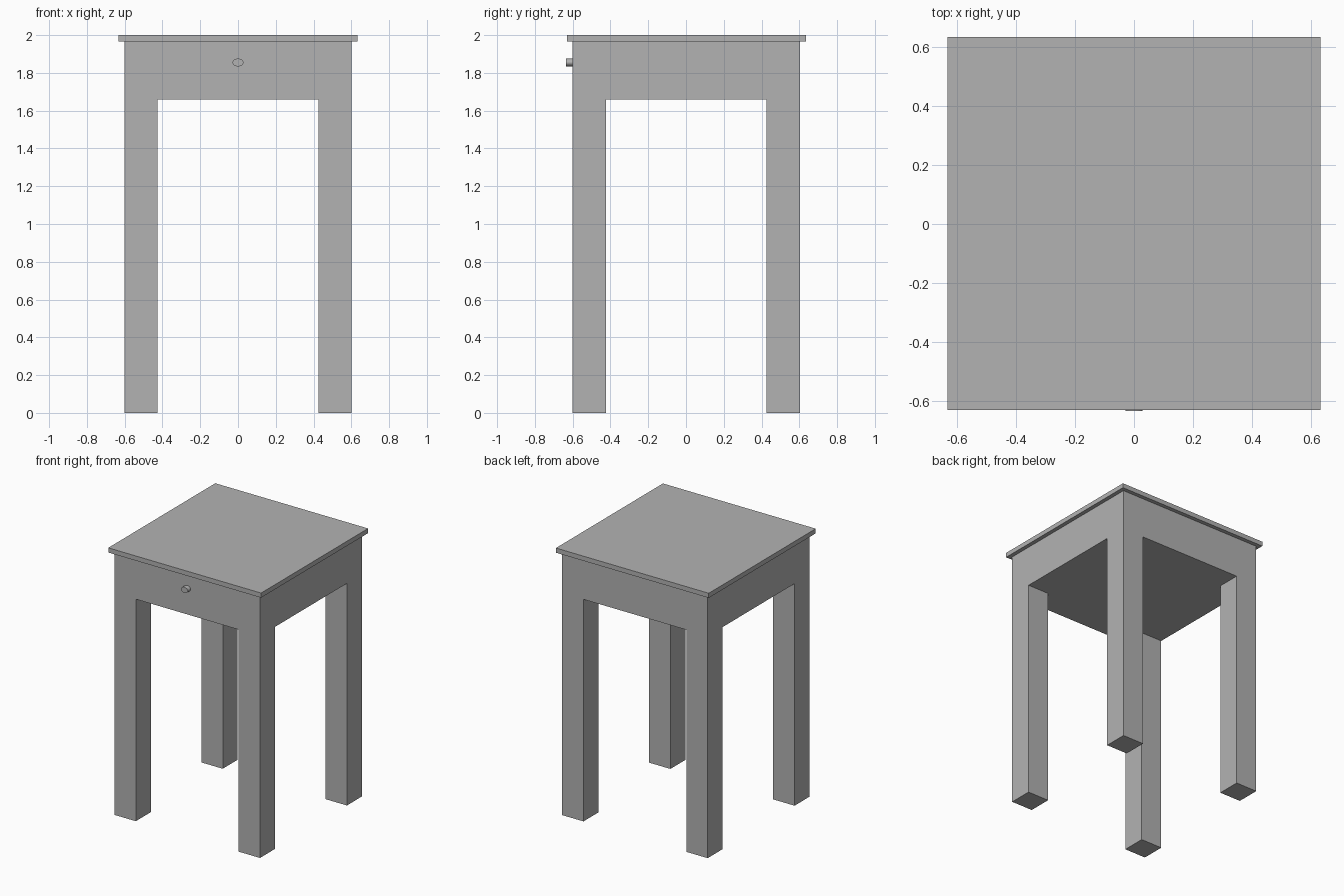
import bpy
import math

cube = bpy.data.objects.get("Cube")
if cube:
    bpy.data.objects.remove(cube, do_unlink=True)

grey = bpy.data.materials.new("plain_grey")
grey.use_nodes = True
colour = (0.448, 0.448, 0.448, 1)
grey.diffuse_color = colour
grey.node_tree.nodes["Principled BSDF"].inputs["Base Color"].default_value = colour

CENTRE_Y = 0.002   # the knob sticks out in front, so the table sits slightly back
HALF = 0.602       # half width of the body
LEG = 0.177        # leg thickness
APRON_Z = 1.66     # underside of the drawer box
TOP_Z = 1.965      # underside of the table top


def box(name, x, y, z):
    """Box spanning the given (low, high) ranges."""
    spans = (x, y, z)
    bpy.ops.mesh.primitive_cube_add(size=1, location=[sum(s) / 2 for s in spans])
    ob = bpy.context.object
    ob.name = name
    ob.scale = [s[1] - s[0] for s in spans]
    bpy.ops.object.transform_apply(location=False, rotation=False, scale=True)
    ob.data.materials.append(grey)
    return ob


def square_box(name, half, z):
    return box(name, (-half, half), (CENTRE_Y - half, CENTRE_Y + half), z)


# Overhanging top and solid drawer box
square_box("table_top", 0.632, (TOP_Z, 2.0))
square_box("drawer_box", HALF, (APRON_Z, TOP_Z))

# Four square legs, flush with the box corners
for x_name, sx in (("left", 1), ("right", -1)):
    for y_name, sy in (("front", -1), ("back", 1)):
        xs = sorted((sx * HALF, sx * (HALF - LEG)))
        ys = sorted((CENTRE_Y + sy * HALF, CENTRE_Y + sy * (HALF - LEG)))
        box(f"{y_name}_{x_name}_leg", xs, ys, (0, APRON_Z))

# Oval drawer knob
front = CENTRE_Y - HALF
bpy.ops.mesh.primitive_cylinder_add(
    vertices=24, radius=1, depth=1,
    location=(0, (front - 0.634) / 2, 1.855), rotation=(math.pi / 2, 0, 0))
knob = bpy.context.object
knob.name = "drawer_knob"
knob.scale = (0.029, 0.021, front + 0.634)
bpy.ops.object.transform_apply(location=False, rotation=True, scale=True)
knob.data.materials.append(grey)
bpy.ops.object.shade_smooth_by_angle(angle=math.radians(40))
